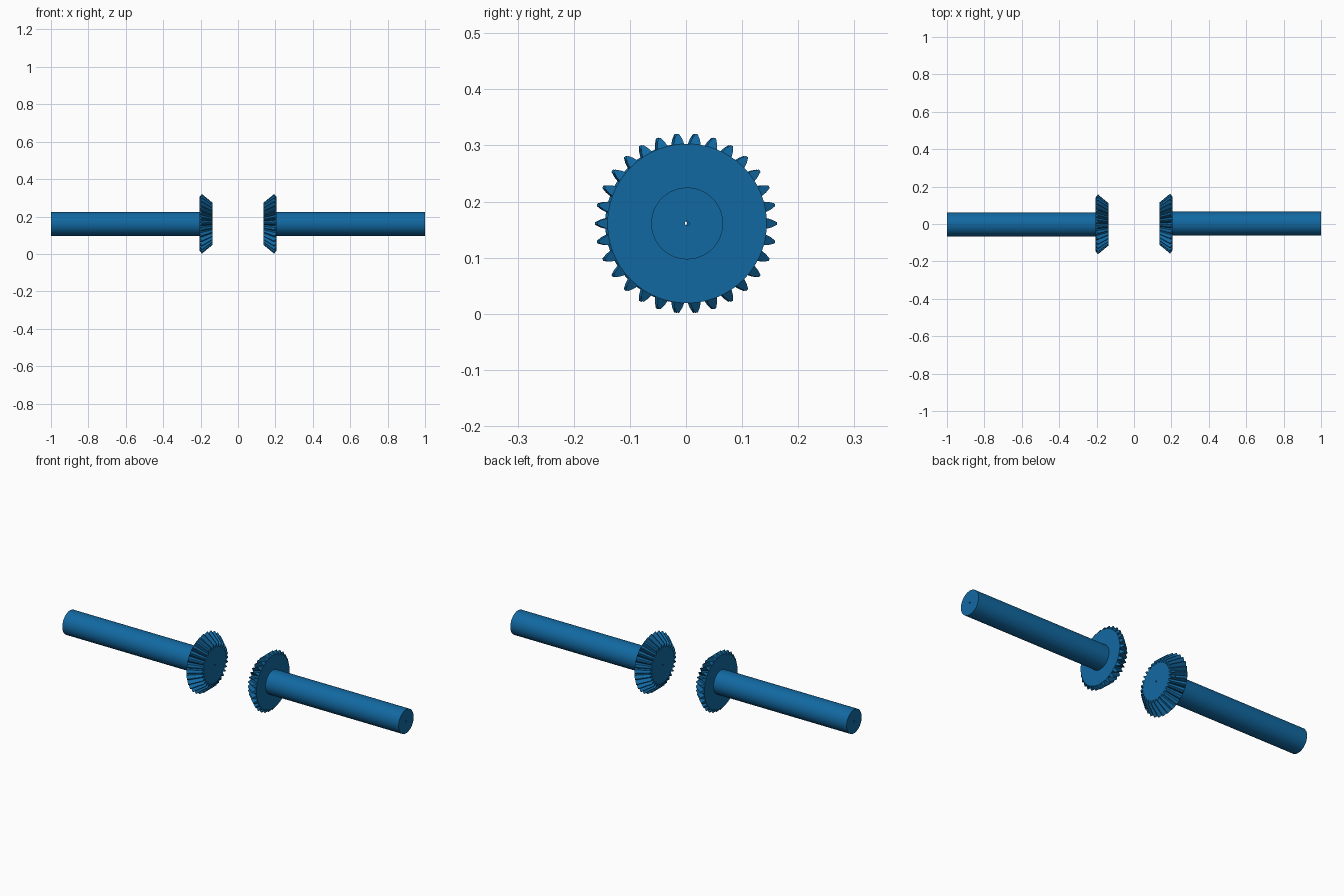
import bpy, bmesh, math

if "Cube" in bpy.data.objects:
    bpy.data.objects.remove(bpy.data.objects["Cube"])

TEETH, BORE, AXIS_Z = 30, 0.004, 0.161
X_BACK, X_FRONT, X_END = 0.207, 0.136, 1.0
PITCH = 2 * math.pi / TEETH

blue = bpy.data.materials.new("blue_steel")
blue.diffuse_color = (0.006, 0.14, 0.36, 1)
blue.use_nodes = True
blue.node_tree.nodes["Principled BSDF"].inputs["Base Color"].default_value = blue.diffuse_color

# Tooth cross-section: (angle as fraction of pitch, height 0..1)
TOOTH = [(-0.32, 0), (-0.22, 0.5), (-0.07, 1), (0.07, 1), (0.22, 0.5), (0.32, 0)]


def ring_vert(bm, x, r, a):
    return bm.verts.new((x, r * math.cos(a), r * math.sin(a)))


def finish(bm, name, side, angle):
    """Turn a part built along +x into an object on the given side."""
    bmesh.ops.recalc_face_normals(bm, faces=bm.faces)
    mesh = bpy.data.meshes.new(name)
    bm.to_mesh(mesh)
    bm.free()
    obj = bpy.data.objects.new(name, mesh)
    bpy.context.collection.objects.link(obj)
    mesh.materials.append(blue)
    obj.location = (0, 0.002 * side, AXIS_Z)
    obj.rotation_euler.z = 0 if side > 0 else math.pi
    bpy.context.view_layer.objects.active = obj
    obj.select_set(True)
    bpy.ops.object.shade_smooth_by_angle(angle=math.radians(angle))
    obj.select_set(False)


def bridge(bm, a, b):
    n = len(a)
    for i in range(n):
        j = (i + 1) % n
        bm.faces.new((a[i], a[j], b[j], b[i]))


def make_gear(name, side):
    bm = bmesh.new()
    back, front, roots_b, roots_f, bore_b, bore_f = [], [], [], [], [], []
    for t in range(TEETH):
        tooth_b, tooth_f = [], []
        for frac, h in TOOTH + [(0.5, 0)]:
            a = (t + frac) * PITCH
            vb = ring_vert(bm, X_BACK - 0.014 * h, 0.142 + 0.018 * h, a)
            vf = ring_vert(bm, X_FRONT, 0.094 + 0.019 * h, a)
            back.append(vb)
            front.append(vf)
            if frac != 0.5:
                tooth_b.append(vb)
                tooth_f.append(vf)
            if h == 0:
                roots_b.append(vb)
                roots_f.append(vf)
                bore_b.append(ring_vert(bm, X_BACK, BORE, a))
                bore_f.append(ring_vert(bm, X_FRONT, BORE, a))
        # tooth end faces
        bm.faces.new(tooth_b)
        bm.faces.new(tooth_f)
    # flanks, flat discs and bore
    bridge(bm, back, front)
    bridge(bm, roots_b, bore_b)
    bridge(bm, roots_f, bore_f)
    bridge(bm, bore_b, bore_f)
    finish(bm, name, side, 20)


def make_shaft(name, side, sides=64):
    bm = bmesh.new()
    profile = [(X_BACK, BORE), (X_BACK, 0.064), (X_END, 0.064), (X_END, BORE)]
    rings = [[ring_vert(bm, x, r, 2 * math.pi * i / sides) for i in range(sides)]
             for x, r in profile]
    for k in range(4):
        bridge(bm, rings[k], rings[(k + 1) % 4])
    finish(bm, name, side, 30)


# Two facing bevel gears, each on its own shaft
for label, side in (("left", -1), ("right", 1)):
    make_gear(label + "_bevel_gear", side)
    make_shaft(label + "_shaft", side)
